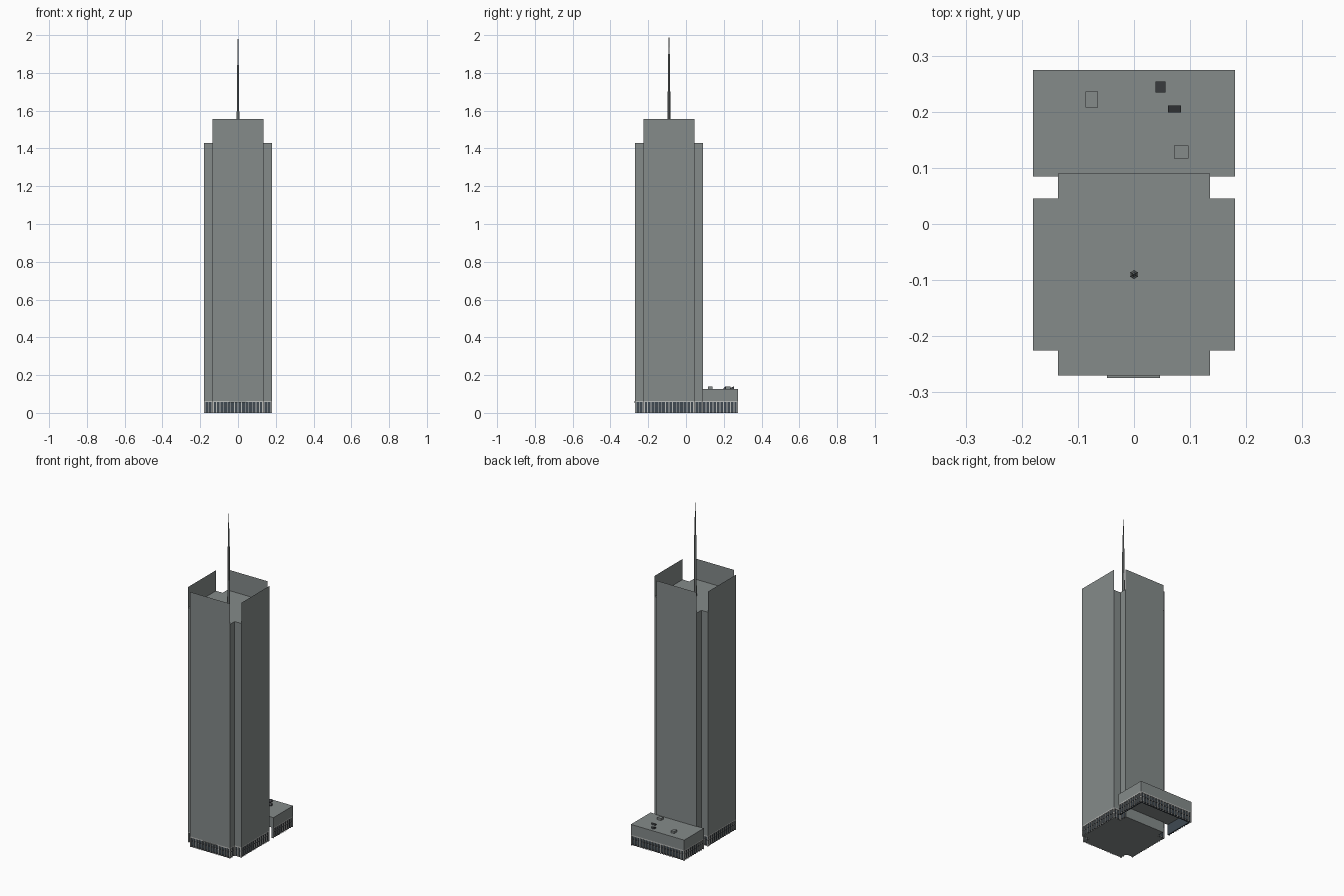
import bpy, bmesh
from mathutils import Vector

cube = bpy.data.objects.get("Cube")
if cube:
    bpy.data.objects.remove(cube, do_unlink=True)


def material(name, r, g, b):
    m = bpy.data.materials.new(name)
    m.use_nodes = True
    m.diffuse_color = (r, g, b, 1)
    m.node_tree.nodes["Principled BSDF"].inputs["Base Color"].default_value = (r, g, b, 1)
    return m


CLADDING = material("grey cladding", 0.234, 0.258, 0.255)
GLASS = material("dark blue glass", 0.05, 0.068, 0.085)
TRIM = material("pale trim", 0.5, 0.51, 0.5)
DARK = material("dark vent", 0.065, 0.07, 0.078)


def finish(name, bm, mat):
    mesh = bpy.data.meshes.new(name)
    bm.to_mesh(mesh)
    bm.free()
    mesh.materials.append(mat)
    obj = bpy.data.objects.new(name, mesh)
    bpy.context.collection.objects.link(obj)
    return obj


def add_box(bm, lo, hi):
    lo, hi = Vector(lo), Vector(hi)
    verts = bmesh.ops.create_cube(bm, size=1)["verts"]
    for v in verts:
        v.co = (lo + hi) / 2 + v.co * (hi - lo)
    return verts


def box(name, lo, hi, mat):
    bm = bmesh.new()
    add_box(bm, lo, hi)
    return finish(name, bm, mat)


def prism(name, outline, z0, z1, mat):
    bm = bmesh.new()
    face = bm.faces.new([bm.verts.new((x, y, z0)) for x, y in outline])
    top = bmesh.ops.extrude_face_region(bm, geom=[face])["geom"]
    bmesh.ops.translate(bm, vec=(0, 0, z1 - z0),
                        verts=[g for g in top if isinstance(g, bmesh.types.BMVert)])
    bmesh.ops.recalc_face_normals(bm, faces=bm.faces)
    return finish(name, bm, mat)


# Main dimensions
CY = -0.09                 # tower centre in y
OUT, INN = 0.18, 0.135     # outer face and notch corner
BASE, ROOF, CROWN = 0.064, 1.43, 1.556
BACK, FAR, ANNEX_TOP = 0.085, 0.2745, 0.127


def plus(d=0):
    """Square plan with notched corners, inset by d, anticlockwise."""
    o, i = OUT - d, INN - d
    quarter = [(o, -i), (o, i), (i, i)]
    pts = []
    for c, s in ((1, 0), (0, 1), (-1, 0), (0, -1)):
        pts += [(x * c - y * s, x * s + y * c + CY) for x, y in quarter]
    return pts


# Tower shaft, recessed glazed base and floor slab
prism("tower_shaft", plus(), BASE, ROOF, CLADDING)
prism("tower_base_glass", plus(0.006), 0.002, BASE, GLASS)
prism("tower_floor", plus(0.004), 0, 0.002, CLADDING)

# Crown screens: single sheets rising above the roof on each side
bm = bmesh.new()
for c, s in ((1, 0), (0, 1), (-1, 0), (0, -1)):
    corners = [(-INN, ROOF), (INN, ROOF), (INN, CROWN), (-INN, CROWN)]
    bm.faces.new([bm.verts.new((OUT * c - t * s, OUT * s + t * c + CY, z)) for t, z in corners])
finish("crown_screens", bm, CLADDING)

# Annex block with hollow glazed storey below
box("annex_block", (-OUT, BACK, BASE), (OUT, FAR, ANNEX_TOP), CLADDING)
bm = bmesh.new()
g = 0.006
for side in (-1, 1):
    xs = sorted((side * (OUT - g), side * (OUT - 2 * g)))
    add_box(bm, (xs[0], BACK, 0), (xs[1], FAR - g, BASE))
add_box(bm, (g - OUT, FAR - 2 * g, 0), (OUT - g, FAR - g, BASE))
finish("annex_base_glass", bm, GLASS)
box("annex_inner_wall", (-INN, 0.083, 0), (INN, 0.091, BASE), CLADDING)


# Base columns, mid rails and pale band, following each wall run
def wall_run(columns, rails, band, a, b):
    a, b = Vector((*a, 0)), Vector((*b, 0))
    along = (b - a).normalized()
    inward = Vector((-along.y, along.x, 0))
    length = (b - a).length

    def strip(bm, t0, t1, outer, inner, z0, z1):
        p, q = a + along * t0 + inward * outer, a + along * t1 + inward * inner
        lo = (min(p.x, q.x), min(p.y, q.y), z0)
        hi = (max(p.x, q.x), max(p.y, q.y), z1)
        add_box(bm, lo, hi)

    count = max(2, round(length / 0.0195))
    width = 0.004
    for k in range(count + 1):
        t = (length - width) * k / count
        strip(columns, t, t + width, 0.0005, 0.008, 0, BASE)
    for z in (0.004, 0.034):
        strip(rails, 0, length, 0.002, 0.007, z, z + 0.004)
    strip(band, 0, length, 0, 0.006, 0.057, BASE)


columns, rails, band = bmesh.new(), bmesh.new(), bmesh.new()
outline = plus()
runs = list(zip(outline, outline[1:] + outline[:1]))
# the wall shared with the annex stays plain
runs = [r for r in runs if not (r[0][1] > 0.08 and r[1][1] > 0.08)]
runs += [((OUT, BACK), (OUT, FAR)), ((OUT, FAR), (-OUT, FAR)), ((-OUT, FAR), (-OUT, BACK))]
for a, b in runs:
    wall_run(columns, rails, band, a, b)
finish("base_columns", columns, TRIM)
finish("base_rails", rails, DARK)
finish("base_band", band, TRIM)

# Entrance canopy
box("entrance_canopy", (-0.048, -0.2745, 0.054), (0.046, -0.268, 0.06), CLADDING)

# Stepped spire
bm = bmesh.new()
tiers = [(ROOF, 0.008, 0.0075), (1.66, 0.0068, 0.0062), (1.8, 0.005, 0.004),
         (1.9, 0.0035, 0.001), (2.0, 0, 0)]
for (z, r0, r1), (z_next, _, _) in zip(tiers, tiers[1:]):
    part = bmesh.ops.create_cone(bm, cap_ends=True, segments=6, radius1=r0, radius2=r1,
                                 depth=z_next - z)["verts"]
    bmesh.ops.translate(bm, verts=part, vec=(0, CY, (z + z_next) / 2))
finish("spire", bm, CLADDING)

# Annex roof units: two plain boxes and two gabled vents
for name, x, y, w, d in (("roof_unit_a", -0.075, 0.222, 0.022, 0.029),
                         ("roof_unit_b", 0.084, 0.128, 0.026, 0.023)):
    box(name, (x - w / 2, y - d / 2, ANNEX_TOP), (x + w / 2, y + d / 2, 0.14), CLADDING)
for name, x, y, w, d in (("roof_vent_a", 0.047, 0.244, 0.018, 0.02),
                         ("roof_vent_b", 0.072, 0.205, 0.023, 0.013)):
    bm = bmesh.new()
    for v in add_box(bm, (x - w / 2, y - d / 2, ANNEX_TOP), (x + w / 2, y + d / 2, 0.14)):
        if v.co.z > 0.135 and v.co.y < y:
            v.co.z = 0.132
    finish(name, bm, DARK)
